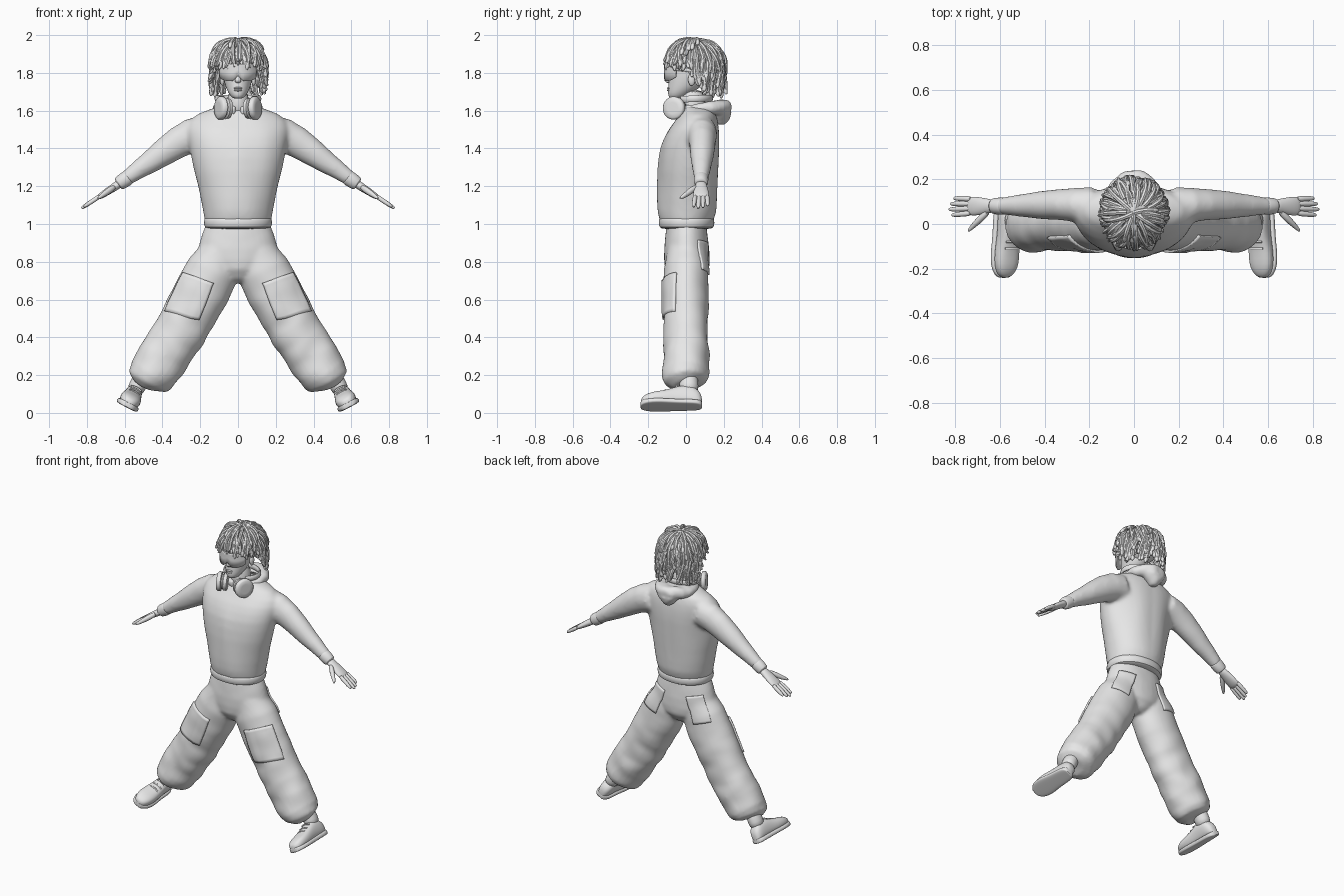
import bpy, bmesh, math, random
from mathutils import Vector, noise

random.seed(4)
if "Cube" in bpy.data.objects:
    bpy.data.objects.remove(bpy.data.objects["Cube"], do_unlink=True)

GREY = bpy.data.materials.new("plain grey")
GREY.use_nodes = True
GREY.diffuse_color = (0.8, 0.8, 0.8, 1)
GREY.node_tree.nodes["Principled BSDF"].inputs["Base Color"].default_value = (0.8, 0.8, 0.8, 1)
Y, Z = Vector((0, 1, 0)), Vector((0, 0, 1))


def tube(bm, pts, up=Y, axis=None, n=16, power=1.0, flip=1):
    """Skin elliptical rings (centre, half side, half up) along a path."""
    cs = [Vector((p[0][0] * flip, p[0][1], p[0][2])) for p in pts]
    rings = []
    for i, (_, a, b) in enumerate(pts):
        t = axis or (cs[min(i + 1, len(cs) - 1)] - cs[max(i - 1, 0)]).normalized()
        side = t.cross(up).normalized()
        u = side.cross(t)
        ring = []
        for k in range(n):
            c, s = math.cos(math.tau * k / n), math.sin(math.tau * k / n)
            c, s = (math.copysign(abs(v) ** power, v) for v in (c, s))
            ring.append(bm.verts.new(cs[i] + side * c * a + u * s * b))
        rings.append(ring)
    for r, q in zip(rings, rings[1:]):
        for k in range(n):
            bm.faces.new((r[k], r[(k + 1) % n], q[(k + 1) % n], q[k]))
    bm.faces.new(rings[0])
    bm.faces.new(rings[-1])


def blob(bm, centre, size, seg=20):
    """Ellipsoid with the given half sizes."""
    made = bmesh.ops.create_uvsphere(bm, u_segments=seg, v_segments=seg // 2 + 2, radius=1)
    for v in made["verts"]:
        v.co = Vector(a * b + c for a, b, c in zip(v.co, size, centre))


def finish(name, bm, mirror=False, subsurf=0):
    bmesh.ops.recalc_face_normals(bm, faces=bm.faces)
    me = bpy.data.meshes.new(name)
    bm.to_mesh(me)
    bm.free()
    me.materials.append(GREY)
    ob = bpy.data.objects.new(name, me)
    bpy.context.collection.objects.link(ob)
    bpy.ops.object.select_all(action='DESELECT')
    ob.select_set(True)
    bpy.context.view_layer.objects.active = ob
    bpy.ops.object.shade_smooth_by_angle(angle=math.radians(50))
    if mirror:
        ob.modifiers.new("mirror", 'MIRROR').use_mirror_merge = False
    if subsurf:
        m = ob.modifiers.new("smooth", 'SUBSURF')
        m.levels = m.render_levels = subsurf
    return ob


def cloth(ob, voxel, folds, relax=8):
    """Fuse overlapping tubes into one garment, then press folds into it."""
    m = ob.modifiers.new("fuse", 'REMESH')
    m.mode, m.voxel_size, m.use_smooth_shade = 'VOXEL', voxel, True
    m = ob.modifiers.new("relax", 'SMOOTH')
    m.factor, m.iterations = 0.5, relax
    dg = bpy.context.evaluated_depsgraph_get()
    me = bpy.data.meshes.new_from_object(ob.evaluated_get(dg))
    ob.modifiers.clear()
    ob.data = me
    normals = [v.normal.copy() for v in me.vertices]
    for v, nrm in zip(me.vertices, normals):
        v.co += nrm * folds(v.co)
    me.materials.clear()
    me.materials.append(GREY)
    for p in me.polygons:
        p.use_smooth = True
        p.material_index = 0


def span(z, rx, front, back):
    return ((0, (front + back) / 2, z), rx, (back - front) / 2)


# Sweatshirt: body and sleeves fused
bm = bmesh.new()
tube(bm, [span(*r) for r in (
    (1.0, .17, -.13, .135), (1.03, .18, -.142, .15), (1.07, .187, -.15, .162), (1.13, .198, -.153, .165),
    (1.2, .21, -.153, .167), (1.28, .228, -.152, .17), (1.35, .243, -.146, .173), (1.41, .256, -.135, .176),
    (1.46, .266, -.115, .176), (1.5, .27, -.093, .174), (1.54, .26, -.063, .169), (1.58, .218, -.035, .16),
    (1.61, .145, -.022, .143), (1.63, .07, -.015, .11))], axis=Z, n=40)
for s in (1, -1):
    tube(bm, [((.18, .085, 1.485), .09, .08), ((.25, .087, 1.468), .092, .08),
              ((.31, .087, 1.435), .084, .074), ((.36, .086, 1.4), .075, .067),
              ((.42, .085, 1.36), .066, .061), ((.47, .084, 1.325), .06, .056),
              ((.52, .083, 1.291), .053, .051), ((.57, .081, 1.255), .044, .042),
              ((.6, .08, 1.235), .038, .036)], flip=s, n=24)
shirt = finish("sweatshirt", bm)
cloth(shirt, .011, lambda c: .006 * noise.noise(Vector((abs(c.x) * 7, c.y * 7, c.z * 3))), 10)

# Ribbed hem and cuffs
bm = bmesh.new()
tube(bm, [span(z, .177 + d, -.141 - d, .147 + d) for z, d in
          ((.972, -.02), (.98, 0), (1.005, .005), (1.03, .002), (1.042, -.012))],
     axis=Z, n=32, power=.95)
finish("shirt_hem", bm, subsurf=1)
bm = bmesh.new()
tube(bm, [((.575, .08, 1.25), .036, .033), ((.58, .08, 1.247), .042, .04),
          ((.61, .08, 1.227), .041, .039), ((.632, .08, 1.212), .038, .036),
          ((.636, .08, 1.209), .025, .025)])
finish("cuffs", bm, mirror=True, subsurf=1)

# Baggy trousers: seat and legs fused
bm = bmesh.new()
tube(bm, [span(*r) for r in (
    (1.0, .17, -.102, .107), (.93, .193, -.109, .116), (.87, .214, -.115, .123),
    (.81, .222, -.116, .124), (.76, .18, -.11, .12), (.71, .09, -.08, .09),
    (.69, .04, -.05, .06))], axis=Z, n=32)
for s in (1, -1):
    tube(bm, [((.085, 0, .86), .11, .1), ((.135, 0, .755), .14, .118),
              ((.19, 0, .64), .145, .12), ((.255, 0, .52), .142, .12),
              ((.33, 0, .395), .139, .118), ((.4, 0, .285), .139, .122),
              ((.457, 0, .205), .128, .125), ((.477, 0, .168), .113, .11),
              ((.491, .005, .145), .065, .07)], flip=s, n=28)
trousers = finish("trousers", bm)


def leg_folds(c):
    low = max(0, min(1, (.8 - c.z) / .6))
    q = Vector((abs(c.x) * 7 + c.z * 3, c.y * 7, c.z * 10 - abs(c.x) * 5))
    return (.003 + .009 * low) * noise.noise(q)


cloth(trousers, .011, leg_folds, 5)


def patch(name, corners, thick):
    """Pocket panel laid over the trousers."""
    a, b, c, d = map(Vector, corners)
    bm = bmesh.new()
    n = 12
    g = [[bm.verts.new(a.lerp(b, i / n).lerp(d.lerp(c, i / n), j / n))
          for i in range(n + 1)] for j in range(n + 1)]
    for j in range(n):
        for i in range(n):
            bm.faces.new((g[j][i], g[j][i + 1], g[j + 1][i + 1], g[j + 1][i]))
    ob = finish(name, bm)
    m = ob.modifiers.new("lay", 'SHRINKWRAP')
    m.target, m.offset = trousers, .002
    m = ob.modifiers.new("cloth", 'SOLIDIFY')
    m.thickness, m.offset = thick, 0
    ob.modifiers.new("mirror", 'MIRROR').use_mirror_merge = False


patch("cargo_pockets", ((.305, -.06, .75), (.125, -.14, .685),
                        (.2, -.14, .485), (.39, -.06, .54)), .018)
patch("back_pockets", ((.085, .14, .9), (.22, .11, .93),
                       (.27, .11, .77), (.14, .14, .73)), .014)

# Hands: palm, four fingers and thumb
bm = bmesh.new()
tube(bm, [((.615, .08, 1.222), .024, .028), ((.65, .08, 1.198), .022, .032),
          ((.69, .08, 1.173), .02, .042), ((.73, .08, 1.146), .016, .044),
          ((.747, .08, 1.136), .009, .037)], n=14)
for k, length in enumerate((.092, .108, .116, .102)):
    y0, y1 = .112 - .021 * k, .115 - .025 * k
    p, q = Vector((.725, y0, 1.152)), Vector((.725 + length * .9, y1, 1.152 - length * .6))
    tube(bm, [(p.lerp(q, t), r, r) for t, r in
              ((0, .0135), (.4, .0135), (.75, .012), (.95, .009), (1, .004))], n=8)
tube(bm, [((.65, .06, 1.2), .016, .018), ((.685, .025, 1.175), .017, .019),
          ((.72, -.008, 1.15), .013, .014), ((.745, -.035, 1.133), .006, .007)], up=Z, n=8)
finish("hands", bm, mirror=True, subsurf=1)

# Shoes, rolled to follow the spread legs
UP = Vector((-.46, 0, .888))
SOLE = Vector((.587, 0, .036))
LAST = ((.085, .012, .045), (.077, .03, .075), (.055, .041, .1), (.02, .045, .118), (-.03, .047, .118),
        (-.08, .051, .095), (-.13, .058, .08), (-.18, .057, .072), (-.213, .046, .06),
        (-.233, .03, .045), (-.24, .012, .034))


def shoe_part(name, low, high, grow, power):
    bm = bmesh.new()
    tube(bm, [(SOLE + Y * y * (1 + grow) + UP * (low + (high or h)) / 2, w + grow,
               ((high or h) - low) / 2) for y, w, h in LAST],
         up=UP, axis=-Y, n=18, power=power)
    return finish(name, bm, mirror=True, subsurf=1)


shoe_part("shoe_uppers", 0, 0, 0, .8)
shoe_part("shoe_soles", -.008, .022, .006, .5)
bm = bmesh.new()
tube(bm, [(SOLE + UP * .08 + Y * .015, .045, .05), (SOLE + UP * .12 + Y * .015, .046, .052),
          (SOLE + UP * .155 + Y * .015, .047, .05), (SOLE + UP * .2 + Y * .01, .04, .045)])
finish("ankle_collars", bm, mirror=True, subsurf=1)
bm = bmesh.new()
for y, h in ((-.05, .11), (-.08, .096), (-.11, .086)):
    tube(bm, [(SOLE + Y * y + UP * (h - 7 * d * d) + UP.cross(Y) * d, .005, .005)
              for d in (-.03, -.015, 0, .015, .03)], n=8)
finish("shoe_laces", bm, mirror=True)

# Head, neck, nose, lips and ears
bm = bmesh.new()
tube(bm, [span(*r) for r in (
    (1.663, .02, -.08, -.03), (1.672, .036, -.092, 0), (1.695, .052, -.097, .03),
    (1.73, .068, -.094, .09), (1.78, .08, -.09, .12), (1.85, .085, -.09, .135),
    (1.91, .076, -.07, .13), (1.95, .045, -.03, .1))], axis=Z, n=24)
tube(bm, [span(1.57, .07, -.03, .11), span(1.63, .057, -.03, .1),
          span(1.72, .056, -.035, .1)], axis=Z, n=20)
tube(bm, [((0, -.08, 1.81), .008, .01), ((0, -.092, 1.785), .011, .012),
          ((0, -.1, 1.757), .019, .015), ((0, -.094, 1.746), .014, .008)], axis=-Z, n=12)
for z, w in ((1.719, .025), (1.708, .021)):
    blob(bm, (0, -.091, z), (w, .01, .006), 14)
for s in (1, -1):
    blob(bm, (.083 * s, .03, 1.765), (.013, .02, .034), 14)
finish("head", bm, subsurf=1)

# Wraparound shades with a nose notch, and their temples
bm = bmesh.new()
cols = []
for i in range(25):
    x = (i - 12) / 12
    y = -.116 + .06 * abs(x) ** 2.4
    low = 1.757 + .028 * max(0, 1 - abs(x) * 3.5) + .022 * abs(x) ** 6
    cols.append([bm.verts.new((x * .1, y, low + (1.848 - low) * t)) for t in (0, .5, .9, 1)])
for p, q in zip(cols, cols[1:]):
    for k in range(3):
        bm.faces.new((p[k], q[k], q[k + 1], p[k + 1]))
m = finish("shades", bm).modifiers.new("thickness", 'SOLIDIFY')
m.thickness = .009
bm = bmesh.new()
tube(bm, [((.098, -.058, 1.825), .004, .012), ((.09, .04, 1.81), .004, .009)], up=Z, n=8)
finish("shades_temples", bm, mirror=True)

# Layered locks radiating from the crown over a scalp cap
HC = Vector((0, .05, 1.835))
bm = bmesh.new()
blob(bm, HC + Vector((0, .015, .025)), (.11, .112, .118), 24)
finish("scalp", bm)
bm = bmesh.new()
for root, count in ((6, 10), (20, 20), (34, 30), (48, 38), (62, 44), (76, 46), (92, 46)):
    for k in range(count):
        az = math.tau * (k + random.uniform(-.4, .4) + root / 9) / count
        th = math.radians(root + random.uniform(-6, 6))
        reach, wob = random.uniform(.96, 1.07), random.uniform(-.5, .5)
        path, drop = [], 0
        for i in range(random.randint(6, 10)):
            grow = (.85 + .15 * min(1, i / 4)) * reach
            a = az + wob * i / 10
            p = HC + Vector((math.cos(a) * math.sin(th) * .142, math.sin(a) * math.sin(th) * .152,
                             math.cos(th) * .162)) * grow - Z * drop
            hairline = 1.855 - .25 * (p.y + .1) if p.y < .03 else max(1.69, 1.82 - 2.2 * (p.y - .03))
            if p.z < hairline + random.uniform(-.025, .015):
                break
            r = .0105 + .0016 * (i % 2)
            path.append((p, r, r))
            if th < math.radians(86):
                th += .14
            else:
                drop += .02
        if len(path) > 2:
            out = Vector((math.cos(az), math.sin(az), .5)) * random.uniform(0, .01)
            path.append((path[-1][0] * 1.8 - path[-2][0] * .8 + out, .005, .005))
            tube(bm, path, up=Vector((-math.sin(az), math.cos(az), .01)), n=7)
finish("hair_locks", bm)

# Folded hood lying behind the neck
bm = bmesh.new()
tube(bm, [((.1 * math.sin(t), .075 - .1 * math.cos(t) + .025 * (1 - math.cos(t)) / 2, 1.6 + .02 * (1 - math.cos(t)) / 2),
           .022 + .022 * (1 - math.cos(t)) / 2, .025 + .016 * (1 - math.cos(t)) / 2)
          for t in (math.tau * (i + .5) / 24 for i in range(24))], up=Z, n=14)
tube(bm, [((0, .13, 1.65), .1, .04), ((0, .168, 1.628), .095, .057),
          ((0, .188, 1.59), .075, .058), ((0, .183, 1.555), .048, .05),
          ((0, .175, 1.525), .02, .025)], axis=-Z, n=20)
hood = finish("hood", bm)
cloth(hood, .009, lambda c: .006 * noise.noise(c * 18))

# Headphones hung round the neck
bm = bmesh.new()
out = Vector((.9, -.43, .05)).normalized()
hub = Vector((.078, -.058, 1.613))
tube(bm, [(hub + out * d, r, r) for d, r in (
    (-.036, .035), (-.033, .052), (-.013, .056), (-.007, .047), (.0, .047),
    (.004, .061), (.022, .061), (.03, .052), (.031, .03))], up=Z, axis=out, n=28)
finish("ear_cups", bm, mirror=True)
bm = bmesh.new()
tube(bm, [((.115 * math.sin(t), .045 - .09 * math.cos(t), 1.655 + .012 * math.sin(t / 2)), .009, .018)
          for t in (.7 + (math.tau - 1.4) * i / 24 for i in range(25))], up=Z, n=10)
finish("headphone_band", bm)
